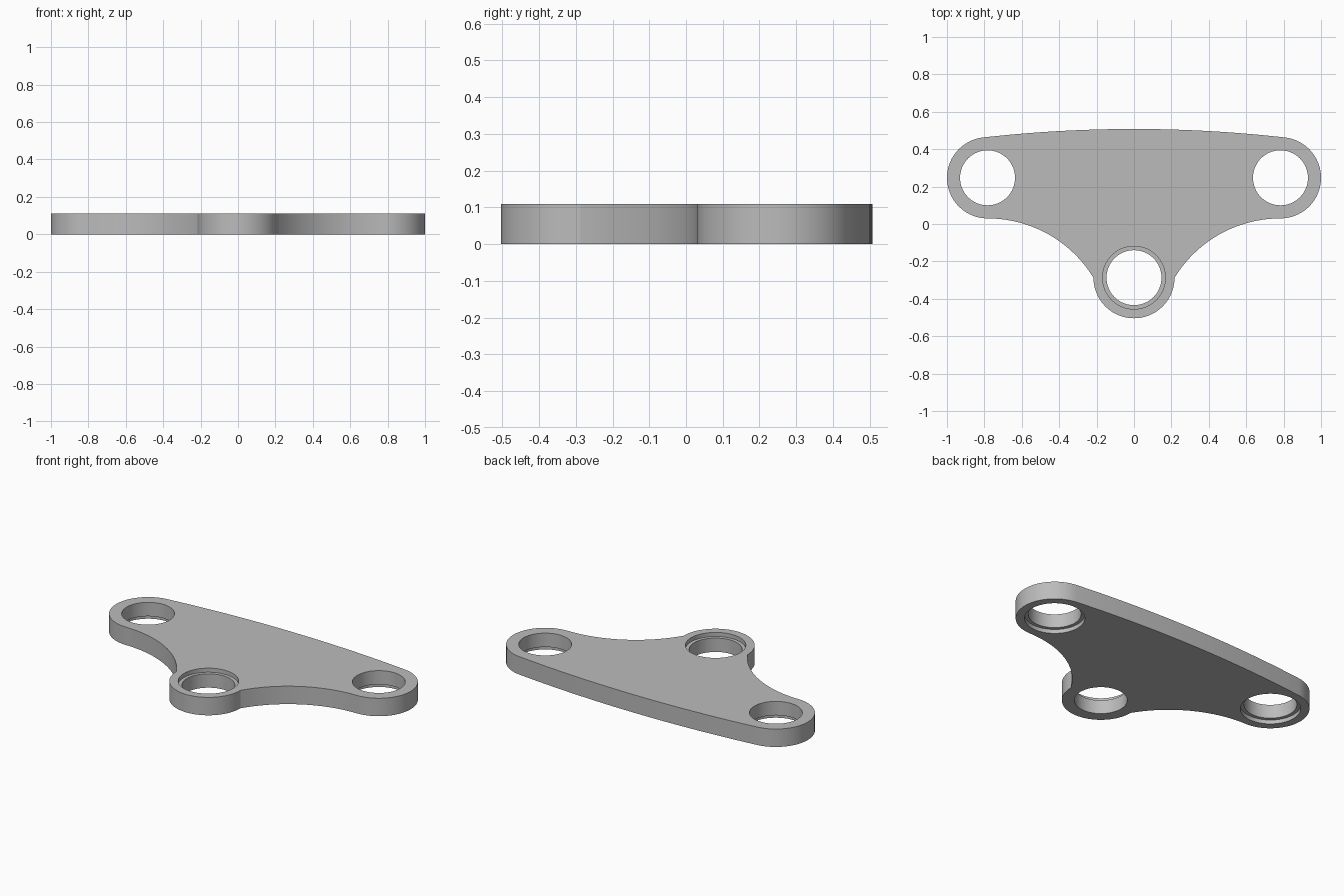
import bpy, bmesh
from math import cos, sin, radians, atan2, degrees

cube = bpy.data.objects.get("Cube")
if cube:
    bpy.data.objects.remove(cube, do_unlink=True)

THICK, STEP = 0.11, 0.025            # plate thickness, counterbore depth
BOSS, BORE, SEAT = 0.217, 0.147, 0.168
SIDE_X, SIDE_Y, FRONT_Y = 0.783, 0.247, -0.287
BACK_Y, BACK_R = 0.508, 7.2          # apex and radius of the bowed back edge


def arc(cx, cy, r, start, end, n):
    angles = [radians(start + (end - start) * i / n) for i in range(n + 1)]
    return [(cx + r * cos(a), cy + r * sin(a)) for a in angles]


# Right half of the outline, from the front tip round to the back apex
waist_dx = SIDE_X - BOSS
waist_dy = SIDE_Y - BOSS - FRONT_Y
waist_r = (waist_dx ** 2 + waist_dy ** 2) / (2 * waist_dy)
waist_y = SIDE_Y - BOSS - waist_r
waist_end = degrees(atan2(FRONT_Y - waist_y, -waist_dx))
back_cy = BACK_Y - BACK_R
back_end = degrees(atan2(SIDE_Y - back_cy, SIDE_X))
half = arc(0, FRONT_Y, BOSS, -90, 0, 20)
half += arc(SIDE_X, waist_y, waist_r, waist_end, 90, 20)[1:]
half += arc(SIDE_X, SIDE_Y, BOSS, -90, back_end, 40)[1:]
half += arc(0, back_cy, BACK_R, back_end, 90, 12)[1:]
outline = half + [(-x, y) for x, y in reversed(half[1:-1])]

bm = bmesh.new()


def ring(points, z):
    return [bm.verts.new((x, y, z)) for x, y in points]


def circle(cx, cy, r, z):
    return ring(arc(cx, cy, r, 0, 360, 64)[:-1], z)


def bridge(a, b):
    for i in range(len(a)):
        j = (i + 1) % len(a)
        bm.faces.new((a[i], a[j], b[j], b[i]))


def loop_edges(loop):
    return [bm.edges.get((v, loop[i - 1])) for i, v in enumerate(loop)]


# Outer wall
bottom_loops = [ring(outline, 0)]
top_loops = [ring(outline, THICK)]
bridge(bottom_loops[0], top_loops[0])

# Stepped bores: side seats open below, front seat opens above
for cx, cy, seat_above in ((-SIDE_X, SIDE_Y, False), (SIDE_X, SIDE_Y, False), (0, FRONT_Y, True)):
    if seat_above:
        ledge = THICK - STEP
        profile = [(BORE, 0), (BORE, ledge), (SEAT, ledge), (SEAT, THICK)]
    else:
        profile = [(SEAT, 0), (SEAT, STEP), (BORE, STEP), (BORE, THICK)]
    rings = [circle(cx, cy, r, z) for r, z in profile]
    for a, b in zip(rings, rings[1:]):
        bridge(a, b)
    bottom_loops.append(rings[0])
    top_loops.append(rings[-1])

# Flat faces with the bores left open
for loops, up in ((bottom_loops, -1), (top_loops, 1)):
    edges = [e for loop in loops for e in loop_edges(loop)]
    bmesh.ops.triangle_fill(bm, use_beauty=True, edges=edges, normal=(0, 0, up))
bmesh.ops.recalc_face_normals(bm, faces=bm.faces[:])

mesh = bpy.data.meshes.new("clamp_plate")
bm.to_mesh(mesh)
bm.free()
plate = bpy.data.objects.new("clamp_plate", mesh)
bpy.context.collection.objects.link(plate)

# Plain grey metal
grey = bpy.data.materials.new("plain_grey")
grey.use_nodes = True
colour = (0.5, 0.5, 0.5, 1)
grey.diffuse_color = colour
grey.node_tree.nodes["Principled BSDF"].inputs["Base Color"].default_value = colour
mesh.materials.append(grey)

bpy.ops.object.select_all(action="DESELECT")
plate.select_set(True)
bpy.context.view_layer.objects.active = plate
bpy.ops.object.shade_smooth_by_angle(angle=radians(30))
